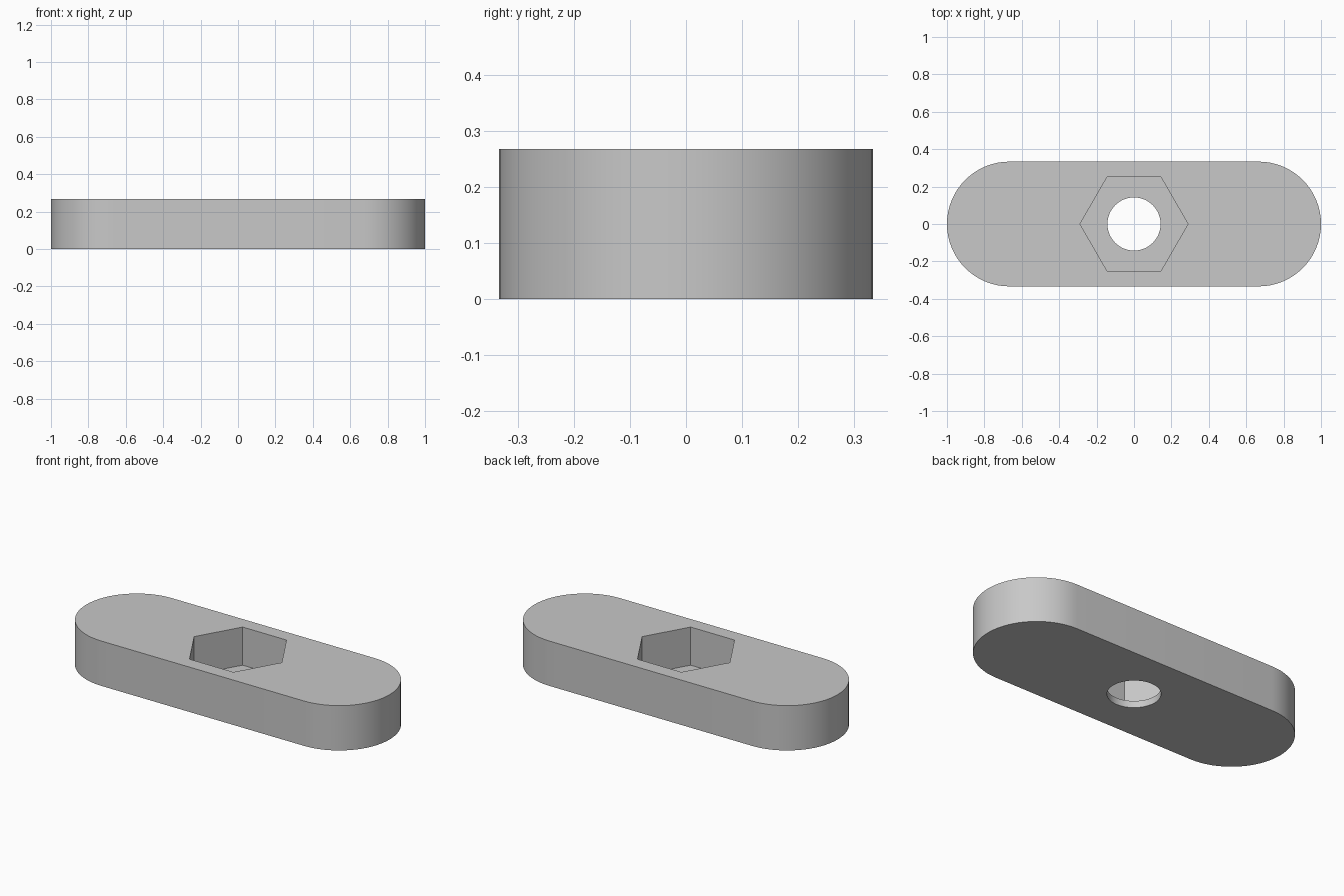
import bpy
import bmesh
from math import cos, sin, pi, radians

LENGTH, WIDTH, HEIGHT = 2.0, 0.667, 0.267
FLOOR = 0.04           # material left under the nut pocket
HOLE_RADIUS = 0.142
HEX_RADIUS = 0.2887    # centre to corner

cube = bpy.data.objects.get("Cube")
if cube:
    bpy.data.objects.remove(cube, do_unlink=True)

grey = bpy.data.materials.new("plain_grey")
grey.use_nodes = True
colour = (0.58, 0.58, 0.58, 1)
grey.diffuse_color = colour
grey.node_tree.nodes["Principled BSDF"].inputs["Base Color"].default_value = colour


def arc(cx, radius, start, end, steps):
    """Points along an arc centred at (cx, 0)."""
    angles = [start + (end - start) * i / steps for i in range(steps + 1)]
    return [(cx + radius * cos(a), radius * sin(a)) for a in angles]


def prism(name, outline, bottom, top):
    """Extrude a flat outline straight up."""
    bm = bmesh.new()
    face = bm.faces.new([bm.verts.new((x, y, bottom)) for x, y in outline])
    result = bmesh.ops.extrude_face_region(bm, geom=[face])
    upper = [v for v in result["geom"] if isinstance(v, bmesh.types.BMVert)]
    bmesh.ops.translate(bm, verts=upper, vec=(0, 0, top - bottom))
    bmesh.ops.recalc_face_normals(bm, faces=bm.faces)
    mesh = bpy.data.meshes.new(name)
    bm.to_mesh(mesh)
    bm.free()
    mesh.materials.append(grey)
    obj = bpy.data.objects.new(name, mesh)
    bpy.context.collection.objects.link(obj)
    return obj


# Bar with round ends
r = WIDTH / 2
offset = LENGTH / 2 - r
outline = arc(offset, r, -pi / 2, pi / 2, 32) + arc(-offset, r, pi / 2, 3 * pi / 2, 32)
bar = prism("slotted_bar", outline, 0, HEIGHT)

# Hexagonal nut pocket and round bolt hole
pocket = prism("pocket_cutter", arc(0, HEX_RADIUS, 0, 2 * pi, 6)[:-1], FLOOR, HEIGHT + 0.1)
hole = prism("hole_cutter", arc(0, HOLE_RADIUS, 0, 2 * pi, 64)[:-1], -0.1, HEIGHT + 0.1)

bpy.ops.object.select_all(action="DESELECT")
bpy.context.view_layer.objects.active = bar
bar.select_set(True)
for cutter in (pocket, hole):
    cutter.hide_render = True
    mod = bar.modifiers.new("cut", "BOOLEAN")
    mod.operation = "DIFFERENCE"
    mod.solver = "EXACT"
    mod.object = cutter
    bpy.ops.object.modifier_apply(modifier=mod.name)
    bpy.data.objects.remove(cutter, do_unlink=True)

bpy.ops.object.shade_smooth_by_angle(angle=radians(30))
